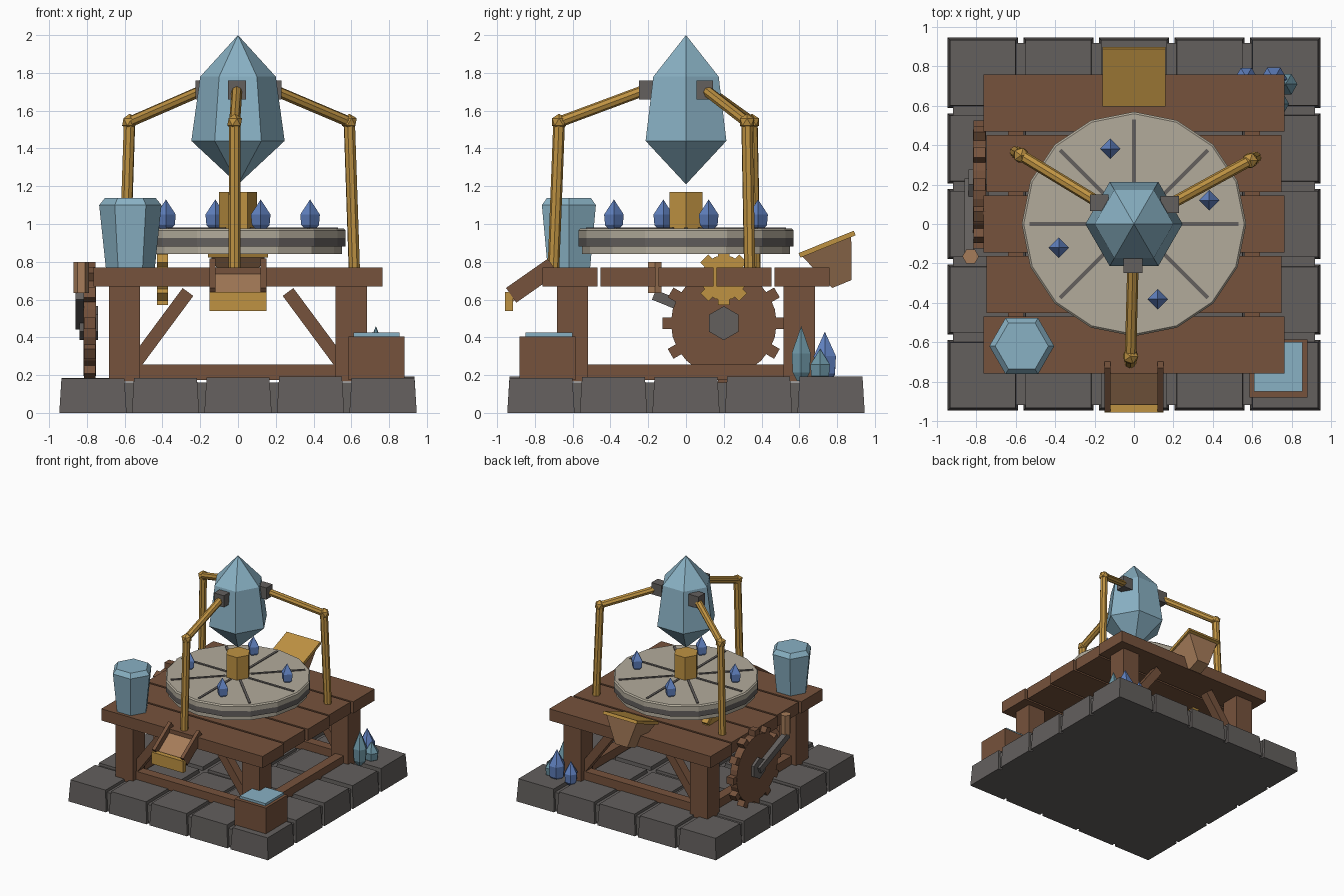
import bpy, bmesh, random
from math import sin, cos, pi, radians
from mathutils import Vector, Matrix

cube = bpy.data.objects.get("Cube")
if cube:
    bpy.data.objects.remove(cube)
random.seed(4)


def material(name, *rgb):
    m = bpy.data.materials.new(name)
    m.use_nodes = True
    m.diffuse_color = (*rgb, 1)
    m.node_tree.nodes["Principled BSDF"].inputs["Base Color"].default_value = (*rgb, 1)
    return m


wood = material("wood", 0.18, 0.085, 0.045)
pale_wood = material("pale wood", 0.38, 0.20, 0.10)
stone = material("stone", 0.125, 0.115, 0.11)
disc_stone = material("pale stone", 0.45, 0.41, 0.33)
brass = material("brass", 0.52, 0.29, 0.055)
glass = material("pale blue crystal", 0.25, 0.44, 0.55)
blue = material("deep blue crystal", 0.12, 0.225, 0.54)
teal = material("teal crystal", 0.15, 0.30, 0.37)


def finish(name, bm, mat, loc=(0, 0, 0), rot=None):
    bmesh.ops.recalc_face_normals(bm, faces=bm.faces)
    me = bpy.data.meshes.new(name)
    bm.to_mesh(me)
    bm.free()
    me.materials.append(mat)
    ob = bpy.data.objects.new(name, me)
    bpy.context.collection.objects.link(ob)
    turn = rot.to_4x4() if rot else Matrix()
    ob.matrix_world = Matrix.Translation(loc) @ turn
    return ob


def box(name, loc, size, mat, rot=None, taper=1.0):
    """Box around loc; taper scales its bottom."""
    bm = bmesh.new()
    bmesh.ops.create_cube(bm, size=1)
    for v in bm.verts:
        k = taper if v.co.z < 0 else 1
        v.co = Vector((v.co.x * size[0] * k, v.co.y * size[1] * k, v.co.z * size[2]))
    return finish(name, bm, mat, loc, rot)


def lathe(name, profile, sides, mat, loc=(0, 0, 0), rot=None, phase=0):
    """Faceted solid from (radius, z) pairs; a zero radius is a tip."""
    bm = bmesh.new()
    rings = []
    for r, z in profile:
        if r == 0:
            rings.append([bm.verts.new((0, 0, z))] * sides)
        else:
            rings.append([bm.verts.new((r * cos(phase + 2 * pi * i / sides),
                                        r * sin(phase + 2 * pi * i / sides), z))
                          for i in range(sides)])
    for a, b in zip(rings, rings[1:]):
        for i in range(sides):
            j = (i + 1) % sides
            bm.faces.new(list(dict.fromkeys((a[i], a[j], b[j], b[i]))))
    for ring, (r, z) in ((rings[0], profile[0]), (rings[-1], profile[-1])):
        if r:
            bm.faces.new(ring)
    return finish(name, bm, mat, loc, rot)


def aim(a, b):
    a, b = Vector(a), Vector(b)
    return a, (b - a).length, (b - a).to_track_quat('Z', 'Y').to_matrix()


def rod(name, a, b, r, mat, sides=8):
    a, length, rot = aim(a, b)
    return lathe(name, [(r, 0), (r, length)], sides, mat, a, rot)


def beam(name, a, b, width, depth, mat):
    a, length, rot = aim(a, b)
    return box(name, (a + Vector(b)) / 2, (width, depth, length), mat, rot)


def gear(name, loc, radius, tip, width, teeth, tooth, mat):
    """Toothed wheel with its axle along x."""
    rot = Matrix.Rotation(pi / 2, 3, 'Y')
    lathe(name, [(radius, -width / 2), (radius, width / 2)], teeth * 2, mat, loc, rot)
    mid, length = (radius + tip) / 2 - 0.01, tip - radius + 0.02
    for i in range(teeth):
        t = 2 * pi * i / teeth
        at = Vector(loc) + Vector((0, -sin(t), cos(t))) * mid
        box(name + "_tooth", at, (width * 0.95, tooth, length), mat,
            Matrix.Rotation(t, 3, 'X'))


def shard(name, x, y, z, r, h, mat, sides=6):
    lathe(name, [(r * 0.45, z), (r * 0.9, z + h * 0.15), (r, z + h * 0.5), (0, z + h)],
          sides, mat, (x, y, 0))


# Paved base
box("base_slab", (0, 0, 0.08), (1.84, 1.84, 0.16), stone)
for i in range(-2, 3):
    for j in range(-2, 3):
        h = 0.18 + random.uniform(0, 0.014)
        box("paving_block", (i * 0.384, j * 0.384, h / 2), (0.333, 0.333, h), stone,
            taper=1.07)

# Table frame and planks
for s in (-1, 1):
    for t in (-1, 1):
        box("leg", (s * 0.6, t * 0.6, 0.42), (0.165, 0.165, 0.51), wood)
        beam("brace", (s * 0.265, t * 0.6, 0.64), (s * 0.55, t * 0.6, 0.255),
             0.075, 0.07, wood)
    box("cross_stretcher", (0, s * 0.6, 0.215), (1.1, 0.08, 0.08), wood)
    box("side_stretcher", (s * 0.6, 0, 0.215), (0.08, 1.1, 0.08), wood)
for i in range(-2, 3):
    box("plank", (0, i * 0.307, 0.72), (1.5 + 0.03 * (i % 2 == 0), 0.29, 0.1), wood)

# Turntable with radial grooves and hub
lathe("turntable_bottom", [(0.55, 0.84), (0.55, 0.88)], 16, disc_stone)
lathe("turntable_band", [(0.57, 0.88), (0.57, 0.925)], 16, stone)
lathe("turntable_top", [(0.57, 0.925), (0.57, 0.965), (0.56, 0.975)], 16, disc_stone)
for i in range(8):
    t = i * pi / 4
    box("groove", (0.315 * cos(t), 0.315 * sin(t), 0.977), (0.43, 0.02, 0.008), stone,
        Matrix.Rotation(t, 3, 'Z'))
lathe("hub", [(0.1, 0.97), (0.1, 1.17)], 6, brass)
for i in range(4):
    t = radians(17.5 + 90 * i)
    shard("disc_crystal", 0.4 * cos(t), 0.4 * sin(t), 0.97, 0.052, 0.16, blue, 4)

# Hanging crystal and its three arms
lathe("main_crystal", [(0, 1.21), (0.247, 1.44), (0.2, 1.78), (0, 2.0)], 6, glass)
for deg in (28.7, 148.7, 268.5):
    d = Vector((cos(radians(deg)), sin(radians(deg)), 0))
    up = Vector((0, 0, 1))
    elbow = d * 0.672 + up * 1.54
    rod("arm_post", d * 0.702 + up * 0.76, elbow, 0.031, brass)
    rod("arm_reach", elbow, d * 0.215 + up * 1.71, 0.029, brass)
    bm = bmesh.new()
    bmesh.ops.create_icosphere(bm, subdivisions=1, radius=0.044)
    finish("arm_elbow", bm, brass, elbow)
    box("arm_bracket", d * 0.207 + up * 1.71, (0.095, 0.085, 0.1), stone)

# Crystal jar on the table
lathe("crystal_jar", [(0.13, 0.77), (0.165, 1.1), (0.135, 1.137)], 6, glass,
      (-0.57, -0.62, 0))

# Water box on the base corner
box("water_box", (0.733, -0.733, 0.29), (0.295, 0.295, 0.23), wood)
box("water_surface", (0.733, -0.725, 0.41), (0.245, 0.25, 0.03), glass)

# Crystal cluster beside the back leg
shard("cluster_tall", 0.73, 0.61, 0.17, 0.058, 0.29, teal)
shard("cluster_blue", 0.71, 0.735, 0.17, 0.068, 0.26, blue)
shard("cluster_side", 0.57, 0.745, 0.17, 0.055, 0.2, blue)
shard("cluster_small", 0.77, 0.71, 0.17, 0.06, 0.17, teal)

# Crank wheel and drive gear
gear("crank_wheel", (-0.785, 0.2, 0.475), 0.28, 0.325, 0.065, 12, 0.06, wood)
lathe("wheel_hub", [(0.09, -0.05), (0.09, 0.05)], 6, stone, (-0.79, 0.2, 0.475),
      Matrix.Rotation(pi / 2, 3, 'Y'))
beam("crank_arm", (-0.838, 0.22, 0.467), (-0.838, -0.17, 0.625), 0.045, 0.055, stone)
lathe("crank_handle", [(0.042, 0.635), (0.042, 0.8)], 6, pale_wood, (-0.83, -0.165, 0))
gear("drive_gear", (-0.4, 0.2, 0.715), 0.12, 0.145, 0.06, 8, 0.06, brass)

# Outlet chute at the front
slope = Matrix.Rotation(radians(35), 3, 'X')
box("chute_board", (0, -0.82, 0.675), (0.25, 0.27, 0.03), pale_wood, slope)
for s in (-1, 1):
    box("chute_rail", (s * 0.135, -0.815, 0.70), (0.03, 0.27, 0.095), wood, slope)
box("chute_lip", (0, -0.937, 0.59), (0.3, 0.042, 0.1), brass)

# Feed hopper at the back
tilt = Matrix.Rotation(radians(22), 3, 'X')
box("hopper_rim", (0, 0.747, 0.893), (0.32, 0.315, 0.026), brass, tilt)
box("hopper_body", (0, 0.785, 0.782), (0.29, 0.28, 0.215), pale_wood, tilt, taper=0.4)
